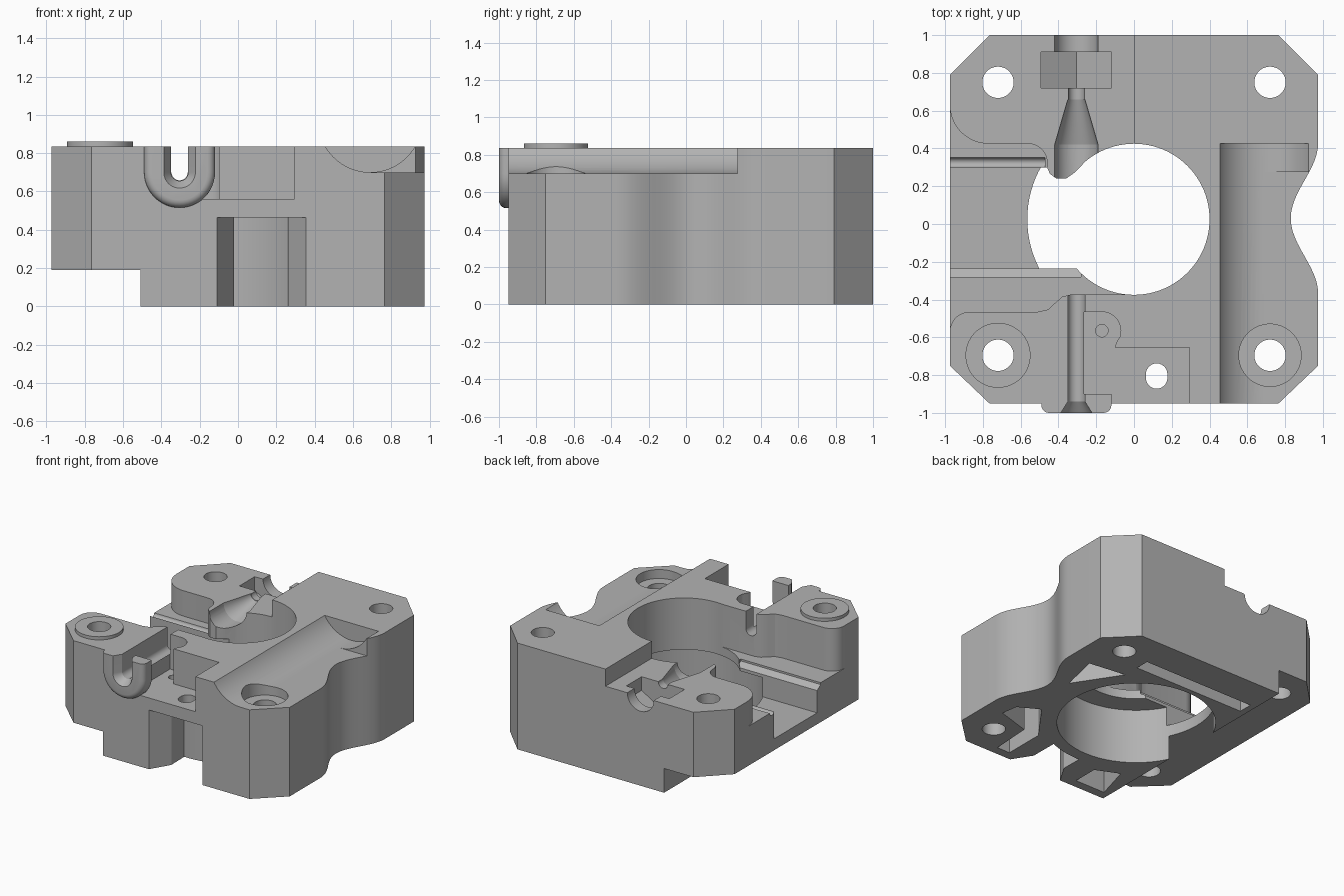
import bpy, bmesh, math
from math import sin, cos, pi

old = bpy.data.objects.get("Cube")
if old:
    bpy.data.objects.remove(old, do_unlink=True)

grey = bpy.data.materials.new("plain grey")
grey.use_nodes = True
GREY = (0.45, 0.45, 0.45, 1)
grey.diffuse_color = GREY
grey.node_tree.nodes["Principled BSDF"].inputs["Base Color"].default_value = GREY

AXIS_X, AXIS_Z = -0.305, 0.70      # feed path axis, running along y
BORE = (0, 0.025)                  # main bore centre


def loft(name, lower, upper):
    """Closed solid between two matching rings of 3D points."""
    bm = bmesh.new()
    a = [bm.verts.new(p) for p in lower]
    b = [bm.verts.new(p) for p in upper]
    n = len(a)
    for i in range(n):
        j = (i + 1) % n
        bm.faces.new((a[i], a[j], b[j], b[i]))
    bm.faces.new(a[::-1])
    bm.faces.new(b)
    bmesh.ops.recalc_face_normals(bm, faces=bm.faces)
    mesh = bpy.data.meshes.new(name)
    bm.to_mesh(mesh)
    bm.free()
    mesh.materials.append(grey)
    ob = bpy.data.objects.new(name, mesh)
    bpy.context.collection.objects.link(ob)
    return ob


def prism(name, pts, z0, z1):
    return loft(name, [(x, y, z0) for x, y in pts], [(x, y, z1) for x, y in pts])


def box(name, x0, x1, y0, y1, z0, z1):
    return prism(name, [(x0, y0), (x1, y0), (x1, y1), (x0, y1)], z0, z1)


def arc(cx, cy, r, a0, a1, n=12):
    return [(cx + r * cos(math.radians(a0 + (a1 - a0) * i / n)),
             cy + r * sin(math.radians(a0 + (a1 - a0) * i / n))) for i in range(n + 1)]


def disc(name, c, r, z0, z1, n=64):
    return prism(name, arc(c[0], c[1], r, 0, 360, n)[:-1], z0, z1)


def trough(name, y0, y1, r0, r1, top=1.2, sides=None):
    """U-shaped solid along the feed path; sides swaps the round floor for corners."""
    def ring(y, r):
        prof = sides or arc(0, 0, r, 180, 360, 24)
        prof = [(prof[0][0], top - AXIS_Z)] + prof + [(prof[-1][0], top - AXIS_Z)]
        return [(AXIS_X + u, y, AXIS_Z + v) for u, v in prof]
    return loft(name, ring(y0, r0), ring(y1, r1))


def combine(tool, op):
    tool.hide_render = True
    mod = body.modifiers.new(op, "BOOLEAN")
    mod.operation, mod.solver, mod.object = op, "EXACT", tool
    bpy.ops.object.select_all(action="DESELECT")
    bpy.context.view_layer.objects.active = body
    body.select_set(True)
    bpy.ops.object.modifier_apply(modifier=mod.name)
    bpy.data.objects.remove(tool, do_unlink=True)


def cut(tool):
    combine(tool, "DIFFERENCE")


def add(tool):
    combine(tool, "UNION")


# Main block with chamfered corners and a waisted side
waist = [(0.83 + 0.0725 * (1 - cos(pi * t / 12)), 0.03 + 0.4 * t / 12) for t in range(-12, 13)]
outline = [(-0.765, -0.95), (0.765, -0.95), (0.975, -0.75)] + waist + [
    (0.975, 0.79), (0.765, 1), (-0.765, 1), (-0.975, 0.79), (-0.975, -0.75)]
body = prism("housing_body", outline, 0, 0.835)

# Lowered rear quarter and underside step
cut(box("rear_step", -1.2, 0, 0.1, 1.2, 0.70, 1.2))
cut(box("underside_step", -1.2, -0.51, -1.2, 1.2, -0.2, 0.19))

# Main bore: narrow above, wide below
cut(disc("bore", BORE, 0.40, -0.2, 1.2, 96))
cut(disc("lower_bore", BORE, 0.565, -0.2, 0.43, 96))

# Stepped side channel
shelf = ([(-1.2, 0.63)] + arc(-0.77, 0.63, 0.205, 180, 270)
         + arc(-0.56, 0.325, 0.1, 90, 0, 8) + [(-0.46, 0.25), (-0.25, 0.2), (0, 0), (0, -0.372)]
         + [(-0.33, -0.372), (-0.38, -0.385), (-0.42, -0.42), (-0.455, -0.453), (-0.51, -0.465)]
         + arc(-0.87, -0.57, 0.105, 90, 180, 8) + [(-1.2, -0.57)])
cut(prism("shelf_cut", shelf, 0.50, 1.2))
cut(box("channel_cut", -1.2, -0.2, -0.235, 0.30, 0.28, 1.2))
lead_in = [(-0.28, 0.51), (-0.28, 0.485), (-0.235, 0.455), (-0.2, 0.455), (-0.2, 0.51)]
cut(loft("lead_in", [(-1.2, y, z) for y, z in lead_in], [(-0.28, y, z) for y, z in lead_in]))
groove = arc(0.325, 0.50, 0.026, 0, 360, 16)[:-1]
cut(loft("groove", [(-1.2, y, z) for y, z in groove], [(-0.47, y, z) for y, z in groove]))

# Long trough with a flat floor running out to the side
scoop = arc(0.69, 0.97, 0.27, 0, 360, 64)[:-1]
cut(loft("scoop", [(x, -1.2, z) for x, z in scoop], [(x, 0.425, z) for x, z in scoop]))
cut(box("scoop_flat", 0.69, 1.2, -1.2, 0.275, 0.70, 1.2))

# Front upper pocket with its small holes
pocket = [(0.295, -1.2), (0.295, -0.655), (-0.10, -0.655), (-0.095, -0.63)] + \
    arc(-0.17, -0.565, 0.10, -20, 90, 10) + [(-0.265, -0.465), (-0.265, -1.2)]
cut(prism("front_pocket", pocket, 0.56, 1.2))
cut(disc("pin_hole", (-0.17, -0.565), 0.033, 0.45, 0.7, 24))
cut(prism("slot_hole", arc(0.12, -0.795, 0.057, 0, 180) + arc(0.12, -0.815, 0.057, 180, 360),
          0.3, 0.7))

# Front lower notch reaching the bore wall
notch = [(-0.11, -0.95), (-0.02, -0.80)] + arc(*BORE, 0.66, 268, 293, 10) + [
    (0.26, -0.80), (0.355, -0.95), (0.355, -1.2), (-0.11, -1.2)]
cut(prism("front_notch", notch, -0.2, 0.465))

# Weight-saving pockets under the block
cut(box("rear_underside_slot", -0.46, 0.50, 0.63, 0.74, -0.2, 0.40))
for pts in (
    [(0.50, 0.50), (0.80, 0.46), (0.73, 0.15)],
    [(0.42, -0.88), (0.42, -0.56), (0.64, -0.26), (0.8, -0.35), (0.82, -0.48),
     (0.55, -0.56), (0.53, -0.88)],
    [(-0.20, -0.88), (-0.20, -0.68), (-0.38, -0.60), (-0.46, -0.88)],
):
    cut(prism("underside_pocket", pts, -0.2, 0.40))

# Rounded U-shaped lip at the front
lip = trough("front_lip", -1.0, -0.90, 0.185, 0.185, 0.835)
bevel = lip.modifiers.new("round", "BEVEL")
bevel.width, bevel.segments, bevel.limit_method = 0.04, 5, "WEIGHT"
weights = lip.data.attributes.new("bevel_weight_edge", "FLOAT", "EDGE")
for e in lip.data.edges:
    ends = [lip.data.vertices[i].co for i in e.vertices]
    flat_top = all(v.z > 0.83 for v in ends)
    if all(v.y < -0.99 for v in ends) and not flat_top:
        weights.data[e.index].value = 1
add(lip)

# Spout overhanging the bore
spout = [(-0.46, 0.44), (-0.46, 0.30), (-0.445, 0.265), (-0.41, 0.24), (-0.36, 0.24),
         (-0.31, 0.275), (-0.24, 0.35), (-0.17, 0.40), (-0.17, 0.44)]
add(prism("spout", spout, 0.50, 0.70))

# Feed path: flare, slot, cone, neck, nut seat and outlet
cut(trough("front_flare", -1.02, -0.94, 0.095, 0.045))
cut(trough("front_slot", -1.1, -0.30, 0.045, 0.045))
cut(trough("spout_slot", 0.15, 0.421, 0.115, 0.115))
cut(trough("cone", 0.42, 0.66, 0.115, 0.045))
cut(trough("neck", 0.655, 0.75, 0.042, 0.042))
cut(trough("nut_seat", 0.72, 0.91, 0, 0, sides=[(-0.187, -0.108), (0, -0.216), (0.187, -0.108)]))
cut(trough("outlet", 0.90, 1.1, 0.115, 0.115))

# Corner boss, counterbore and four through holes
add(disc("corner_boss", (-0.72, -0.695), 0.172, 0.75, 0.86))
cut(disc("counterbore", (0.72, -0.695), 0.165, 0.63, 1.2))
for x in (-0.72, 0.72):
    for y in (-0.695, 0.75):
        cut(disc("bolt_hole", (x, y), 0.083, -0.2, 1.2, 48))

body.hide_render = False
bpy.ops.object.shade_smooth_by_angle(angle=math.radians(28))
